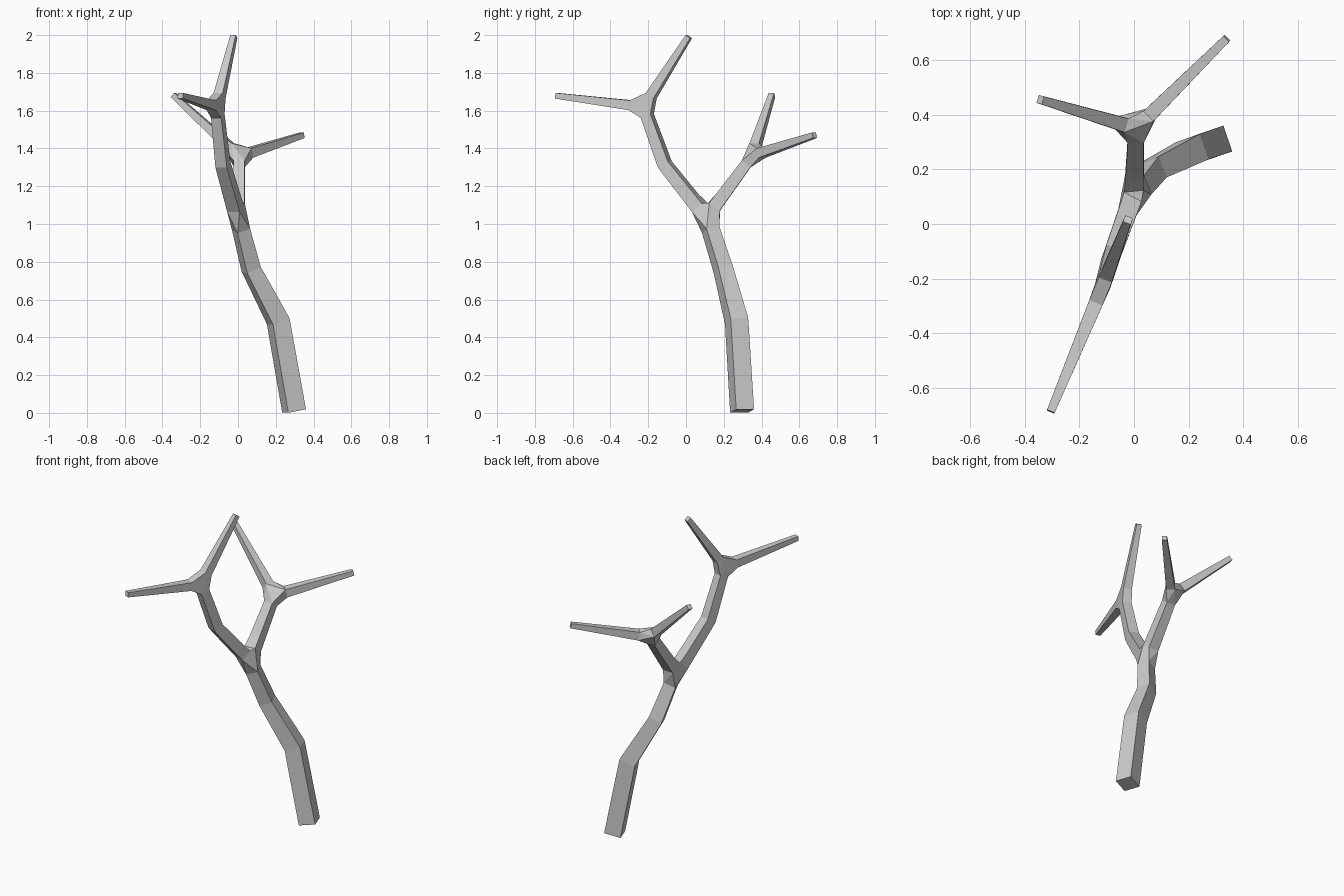
import bpy

# Skeleton nodes: position and half thickness
nodes = [
    ((0.297, 0.297, 0.010), 0.050),    # 0 trunk base (root)
    ((0.213, 0.268, 0.485), 0.049),    # 1 first bend
    ((0.070, 0.197, 0.760), 0.041),    # 2 second bend
    ((0.000, 0.110, 1.035), 0.036),    # 3 main fork
    ((-0.080, -0.112, 1.315), 0.032),  # 4 front bough bend
    ((-0.112, -0.222, 1.620), 0.028),  # 5 front bough fork
    ((-0.305, -0.687, 1.679), 0.015),  # 6 front twig tip
    ((-0.022, 0.015, 1.992), 0.015),   # 7 upper twig tip
    ((0.008, 0.350, 1.360), 0.028),    # 8 rear bough fork
    ((0.340, 0.680, 1.470), 0.015),    # 9 right twig tip
    ((-0.343, 0.455, 1.683), 0.015),   # 10 left twig tip
]
links = [(0, 1), (1, 2), (2, 3), (3, 4), (4, 5), (5, 6), (5, 7),
         (3, 8), (8, 9), (8, 10)]

mesh = bpy.data.meshes.new("bare_tree")
mesh.from_pydata([co for co, r in nodes], links, [])
tree = bpy.data.objects.new("bare_tree", mesh)
bpy.context.collection.objects.link(tree)

# Skin the skeleton into flat four-sided limbs
skin = tree.modifiers.new("limbs", 'SKIN')
skin.use_smooth_shade = False
for i, (co, r) in enumerate(nodes):
    v = mesh.skin_vertices[0].data[i]
    v.radius = (r, r)
    v.use_root = (i == 0)
